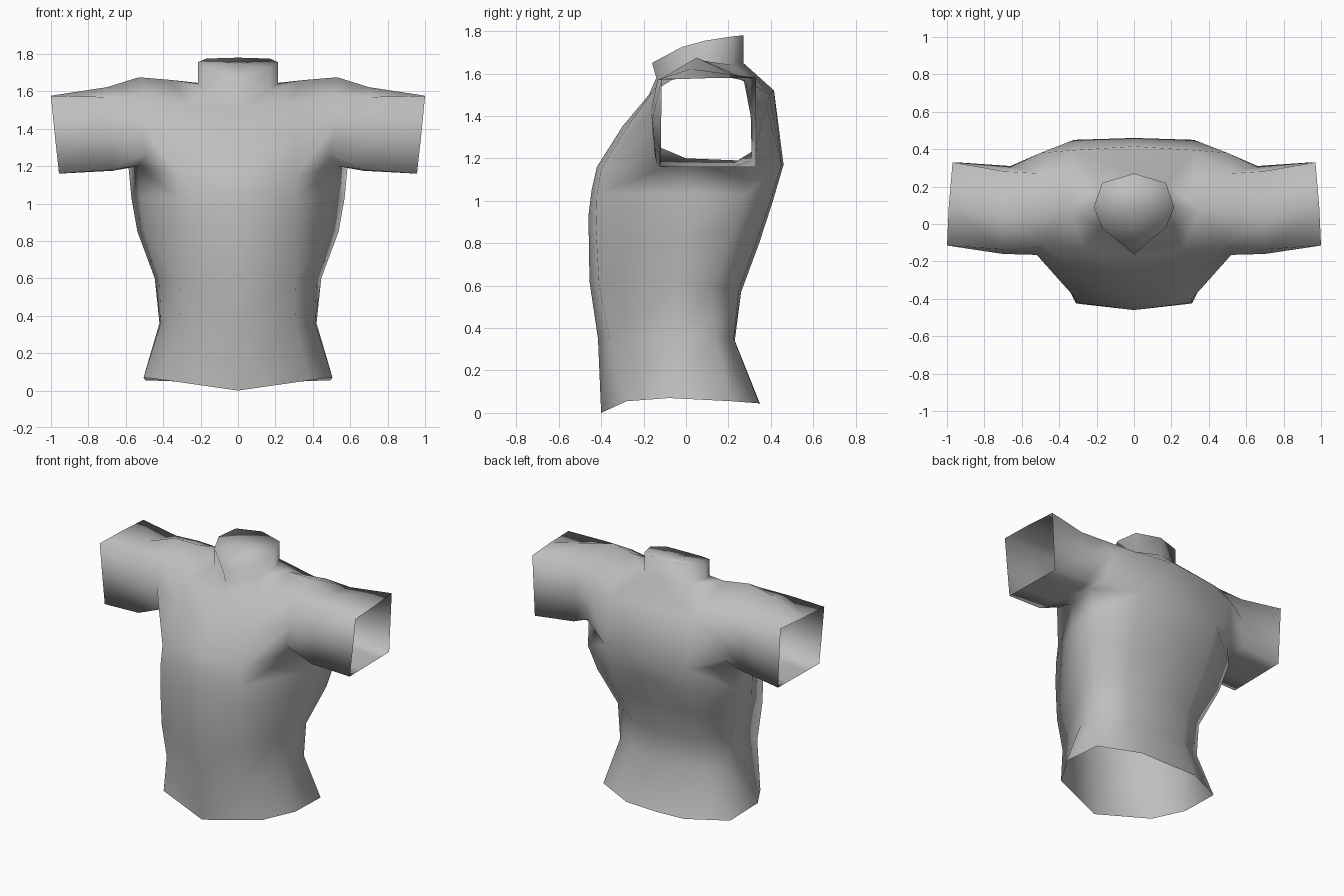
import bpy, bmesh

cloth = bpy.data.materials.new("grey cloth")
cloth.diffuse_color = (0.52, 0.52, 0.52, 1)

bm = bmesh.new()


def row(*pts):
    return [bm.verts.new(p) for p in pts]


def face(*vs):
    bm.faces.new(vs)


def strip(a, b, closed=False):
    n = len(a)
    for i in range(n if closed else n - 1):
        j = (i + 1) % n
        face(a[i], a[j], b[j], b[i])


# Torso half, rows from hem to armpit:
# front, front corner, side front, side back, back corner, back
torso = [
    row((0, -.40, 0), (.385, -.28, .055), (.505, -.08, .07), (.495, .215, .055), (.225, .345, .045), (0, .35, .04)),
    row((0, -.415, .35), (.305, -.36, .35), (.412, -.05, .36), (.42, .135, .36), (.23, .225, .35), (0, .23, .34)),
    row((0, -.455, .62), (.31, -.41, .60), (.42, -.04, .60), (.445, .125, .60), (.25, .25, .58), (0, .26, .57)),
    row((0, -.46, .93), (.31, -.425, .87), (.50, -.02, .86), (.538, .22, .85), (.29, .33, .80), (0, .345, .80)),
    row((0, -.445, 1.05), (.31, -.42, 1.03), (.52, 0, 1.03), (.57, .28, 1.03), (.31, .40, 1.0), (0, .41, 1.0)),
    row((0, -.42, 1.16), (.31, -.40, 1.15), (.535, 0, 1.20), (.585, .25, 1.19), (.32, .45, 1.17), (0, .46, 1.17)),
]
for a, b in zip(torso, torso[1:]):
    strip(a, b)
f5, fr5, sf5, sb5, br5, b5 = torso[-1]

# Upper chest and upper back
fu, fru, fv, frv = row((0, -.30, 1.35), (.30, -.255, 1.38), (0, -.175, 1.50), (.27, -.13, 1.53))
bv, brv = row((0, .415, 1.52), (.32, .395, 1.50))
shoulder, = row((.35, .08, 1.66))

# Neck, closed on top
neck = row((0, -.14, 1.58), (.17, -.02, 1.61), (.215, .09, 1.64), (.17, .22, 1.64), (0, .27, 1.65))
neck_top = row((0, -.16, 1.65), (.17, -.02, 1.725), (.215, .09, 1.755), (.17, .22, 1.775), (0, .27, 1.78))
strip(neck, neck_top)
n0, n1, n2, n3, n4 = neck
cap, = row((0, .08, 1.745))
for a, b in zip(neck_top, neck_top[1:]):
    face(a, b, cap)

# Sleeve loops: armhole, upper arm, open cuff
armhole = [sf5] + row((.485, -.155, 1.265), (.52, -.165, 1.42), (.50, -.11, 1.58), (.53, .05, 1.675),
                      (.50, .27, 1.58), (.50, .38, 1.44), (.53, .34, 1.25)) + [sb5]
upper_arm = row((.67, .01, 1.175), (.68, -.14, 1.18), (.70, -.16, 1.38), (.71, -.135, 1.57),
                (.70, .02, 1.622), (.68, .28, 1.565), (.66, .305, 1.40), (.66, .31, 1.19), (.67, .22, 1.175))
cuff = row((.955, .01, 1.16), (.957, -.12, 1.16), (.98, -.117, 1.37), (1.0, -.115, 1.575),
           (.99, .10, 1.578), (.97, .33, 1.58), (.96, .33, 1.37), (.95, .33, 1.16), (.952, .22, 1.16))
strip(armhole, upper_arm, True)
strip(upper_arm, cuff, True)
_, afl, afm, atf, at, atb, abm, abl, _ = armhole

# Panels joining chest, shoulder, neck and armhole
for vs in [(f5, fr5, fru, fu), (fu, fru, frv, fv), (fv, frv, n1, n0),
           (fr5, sf5, afl), (fr5, afl, afm, fru), (fru, afm, atf, frv),
           (frv, atf, shoulder, n1), (atf, at, shoulder), (shoulder, n2, n1),
           (n2, shoulder, n3), (shoulder, at, atb), (shoulder, atb, brv, n3),
           (brv, bv, n4, n3), (atb, abm, brv), (abm, abl, br5, brv),
           (br5, abl, sb5), (br5, b5, bv, brv)]:
    face(*vs)

# Consistent outward normals
bmesh.ops.recalc_face_normals(bm, faces=bm.faces)
bm.faces.ensure_lookup_table()
if bm.faces[0].normal.y > 0:
    bmesh.ops.reverse_faces(bm, faces=bm.faces)

mesh = bpy.data.meshes.new("shirt")
bm.to_mesh(mesh)
bm.free()
mesh.materials.append(cloth)
mesh.shade_smooth()
shirt = bpy.data.objects.new("shirt", mesh)
bpy.context.collection.objects.link(shirt)

# Mirror to the other half
mirror = shirt.modifiers.new("mirror", 'MIRROR')
mirror.use_clip = True
mirror.merge_threshold = 0.001
